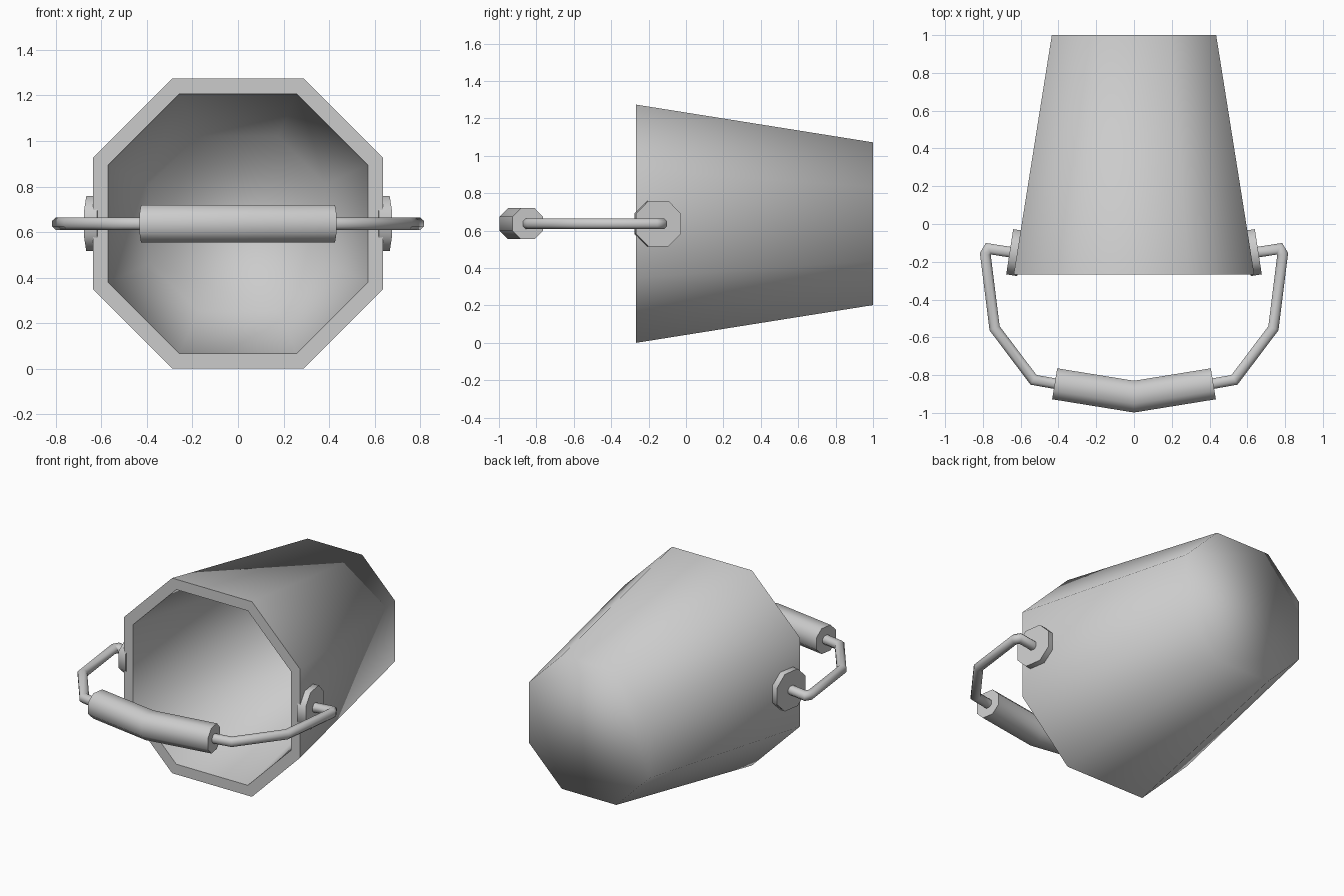
import bpy, bmesh
from mathutils import Vector

if "Cube" in bpy.data.objects:
    bpy.data.objects.remove(bpy.data.objects["Cube"])

ZC = 0.637  # height of the bucket axis


def octagon(r, k=0.453):
    """Slightly uneven octagon: half width r, half side length r * k."""
    h = r * k
    return [(r, -h), (r, h), (h, r), (-h, r), (-r, h), (-r, -h), (-h, -r), (h, -r)]


def loft(name, rings, sharp_rings=None):
    """Skin a series of rings and cap both ends."""
    bm = bmesh.new()
    vs = [[bm.verts.new(p) for p in ring] for ring in rings]
    n = len(vs[0])
    for a, b in zip(vs, vs[1:]):
        for i in range(n):
            j = (i + 1) % n
            bm.faces.new((a[i], a[j], b[j], b[i]))
    bm.faces.new(vs[0])
    bm.faces.new(vs[-1])
    bmesh.ops.recalc_face_normals(bm, faces=bm.faces)
    for f in bm.faces:
        f.smooth = True
    for k in sharp_rings or []:
        for i in range(n):
            bm.edges.get((vs[k][i], vs[k][(i + 1) % n])).smooth = False
    me = bpy.data.meshes.new(name)
    bm.to_mesh(me)
    bm.free()
    ob = bpy.data.objects.new(name, me)
    bpy.context.collection.objects.link(ob)
    return ob


def sweep(name, path, r):
    """Mitred octagonal tube along a horizontal path, with sharp end caps."""
    pts = [Vector(p) for p in path]
    rings = []
    for i, p in enumerate(pts):
        d0 = (p - pts[i - 1]).normalized() if i else None
        d1 = (pts[i + 1] - p).normalized() if i < len(pts) - 1 else None
        d0, d1 = d0 or d1, d1 or d0
        t = (d0 + d1).normalized()
        side = Vector((-t.y, t.x)) / t.dot(d0)
        rings.append([(p.x + side.x * a, p.y + side.y * a, ZC + b)
                      for a, b in octagon(r)])
    return loft(name, rings, [0, len(rings) - 1])


# Hollow tapered bucket lying on its side, mouth to the front
bucket = [(0.435, 1.0), (0.637, -0.268), (0.57, -0.268), (0.385, 0.93)]
loft("bucket", [[(a, y, ZC + b) for a, b in octagon(r)] for r, y in bucket], [1, 2])

# Wire handle, mirrored across x
half = [(0.63, -0.153), (0.77, -0.131), (0.787, -0.16), (0.738, -0.552),
        (0.532, -0.825), (0.42, -0.845)]
path = half + [(0, -0.914)] + [(-x, y) for x, y in reversed(half)]
sweep("handle_wire", path, 0.028)

# Thick grip, bent in the middle
sweep("handle_grip", [(0.42, -0.846), (0, -0.914), (-0.42, -0.846)], 0.083)

# Pivot discs lying against the tapered walls
for s, side in ((1, "right"), (-1, "left")):
    sweep("pivot_disc_" + side, [(s * 0.6, -0.156), (s * 0.658, -0.147)], 0.121)
